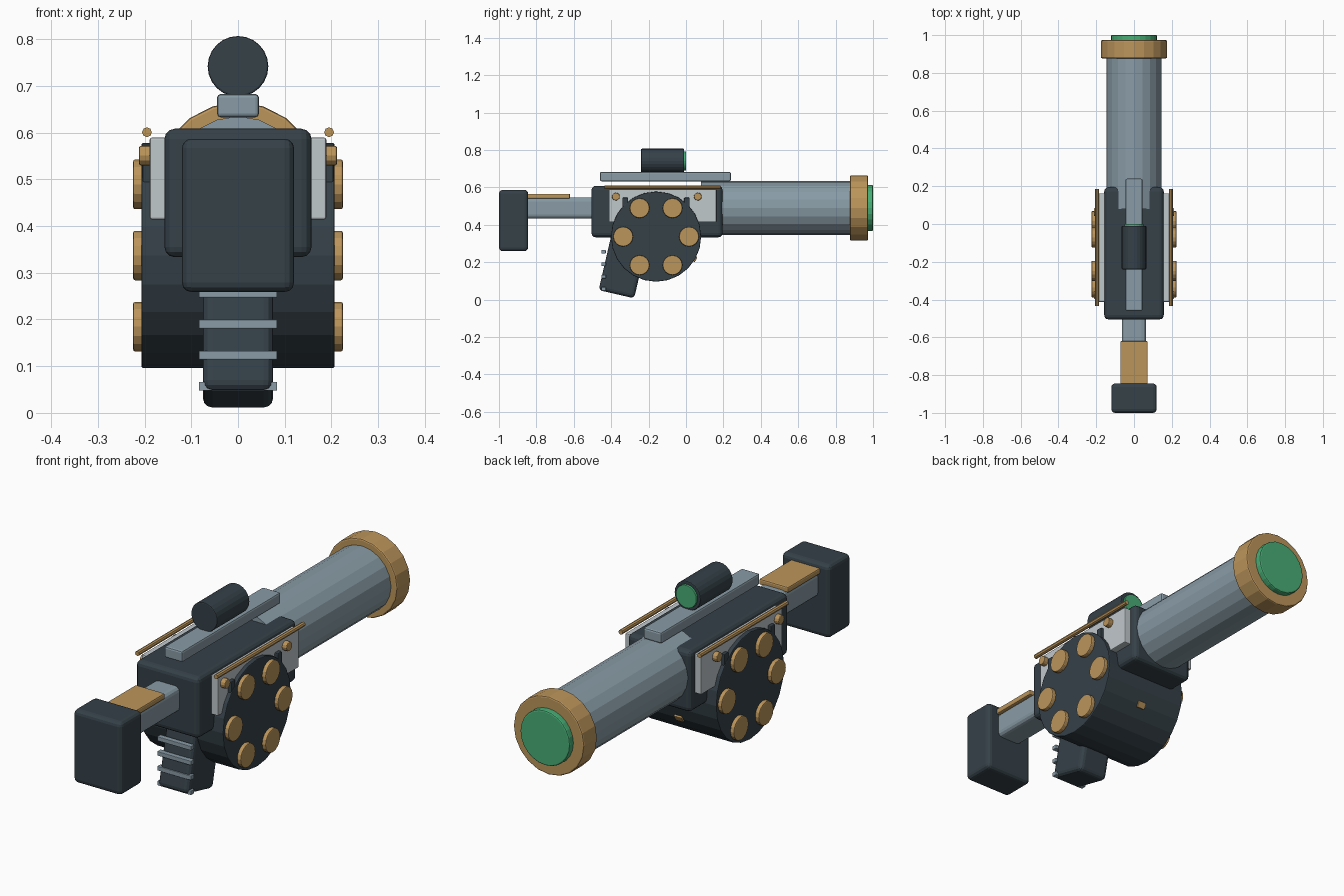
import bpy
from math import radians, cos, sin, pi

if "Cube" in bpy.data.objects:
    bpy.data.objects.remove(bpy.data.objects["Cube"], do_unlink=True)


def material(name, rgb):
    m = bpy.data.materials.new(name)
    m.use_nodes = True
    m.diffuse_color = (*rgb, 1)
    m.node_tree.nodes["Principled BSDF"].inputs["Base Color"].default_value = (*rgb, 1)
    return m


DARK = material("dark slate", (0.035, 0.052, 0.064))
STEEL = material("blue grey steel", (0.25, 0.33, 0.38))
BRASS = material("brass", (0.50, 0.30, 0.105))
GREEN = material("green glass", (0.065, 0.42, 0.18))
PALE = material("pale plate", (0.53, 0.58, 0.60))


def finish(name, mat, bevel, segments):
    ob = bpy.context.object
    ob.name = name
    ob.data.materials.append(mat)
    if bevel:
        mod = ob.modifiers.new("edge", "BEVEL")
        mod.width = bevel
        mod.segments = segments
        mod.limit_method = "ANGLE"
        mod.angle_limit = radians(40)
    return ob


def box(name, mat, centre, size, bevel=0.0, segments=2, tilt=0.0):
    bpy.ops.mesh.primitive_cube_add(size=1, location=centre)
    ob = bpy.context.object
    ob.scale = size
    bpy.ops.object.transform_apply(location=False, rotation=False, scale=True)
    ob.rotation_euler.x = tilt
    return finish(name, mat, bevel, segments)


def rod(name, mat, axis, centre, radius, length, sides, bevel=0.0):
    turn = {"x": (0, pi / 2, 0), "y": (pi / 2, 0, 0)}[axis]
    bpy.ops.mesh.primitive_cylinder_add(vertices=sides, radius=radius, depth=length,
                                        location=centre, rotation=turn)
    return finish(name, mat, bevel, 2)


# Receiver and barrel
BORE = 0.49
box("receiver", DARK, (0, -0.155, 0.471), (0.315, 0.70, 0.275), 0.022, 3)
rod("barrel", STEEL, "y", (0, 0.50, BORE), 0.145, 0.84, 20)
rod("muzzle_ring", BRASS, "y", (0, 0.925, BORE), 0.175, 0.096, 20, 0.006)
rod("muzzle_lens", GREEN, "y", (0, 0.97, BORE), 0.123, 0.06, 24, 0.006)

# Stock
box("stock_tube", STEEL, (0, -0.67, BORE), (0.126, 0.42, 0.114), 0.022, 3)
box("cheek_rest", BRASS, (0, -0.735, 0.553), (0.145, 0.23, 0.026), 0.006)
box("butt_pad", DARK, (0, -0.922, 0.423), (0.24, 0.156, 0.328), 0.02, 3)

# Sight rail and scope
box("top_rail", STEEL, (0, -0.11, 0.658), (0.09, 0.70, 0.05), 0.008)
rod("scope", DARK, "y", (0, -0.125, 0.742), 0.065, 0.23, 24, 0.004)
rod("scope_lens", GREEN, "y", (0, -0.015, 0.742), 0.051, 0.03, 24, 0.002)

# Drum magazine
DY, DZ = -0.16, 0.337
rod("drum", DARK, "x", (0, DY, DZ), 0.241, 0.414, 24, 0.004)
a = radians(-30)
box("drum_catch", BRASS, (0, DY + 0.236 * cos(a), DZ + 0.236 * sin(a)),
    (0.04, 0.022, 0.03), 0.003, tilt=a)

# Parts on both sides
for side, s in (("left", 1), ("right", -1)):
    for k in range(6):
        t = k * pi / 3
        rod(f"{side}_drum_cap_{k + 1}", BRASS, "x",
            (s * 0.212, DY + 0.176 * cos(t), DZ + 0.176 * sin(t)), 0.053, 0.025, 16, 0.004)
    box(f"{side}_plate", PALE, (s * 0.17, -0.125, 0.502), (0.038, 0.575, 0.175), 0.004)
    rod(f"{side}_trim_bar", BRASS, "y", (s * 0.195, -0.125, 0.601), 0.0105, 0.62, 8)
    for y, end in ((-0.375, "front"), (0.063, "rear")):
        rod(f"{side}_{end}_rivet", BRASS, "x", (s * 0.199, y, 0.551), 0.021, 0.026, 12, 0.004)
    for d, end in ((-0.165, "front"), (0.165, "rear")):
        box(f"{side}_{end}_drum_stop", DARK, (s * 0.187, DY + d, 0.51), (0.036, 0.03, 0.07), 0.004)

# Grip with ribs
box("grip", DARK, (0, -0.327, 0.224), (0.15, 0.195, 0.40), 0.02, 3, radians(-13))
for k in range(4):
    box(f"grip_rib_{k + 1}", STEEL, (0, -0.441, 0.057 + 0.0665 * k), (0.168, 0.024, 0.019), 0.002)
